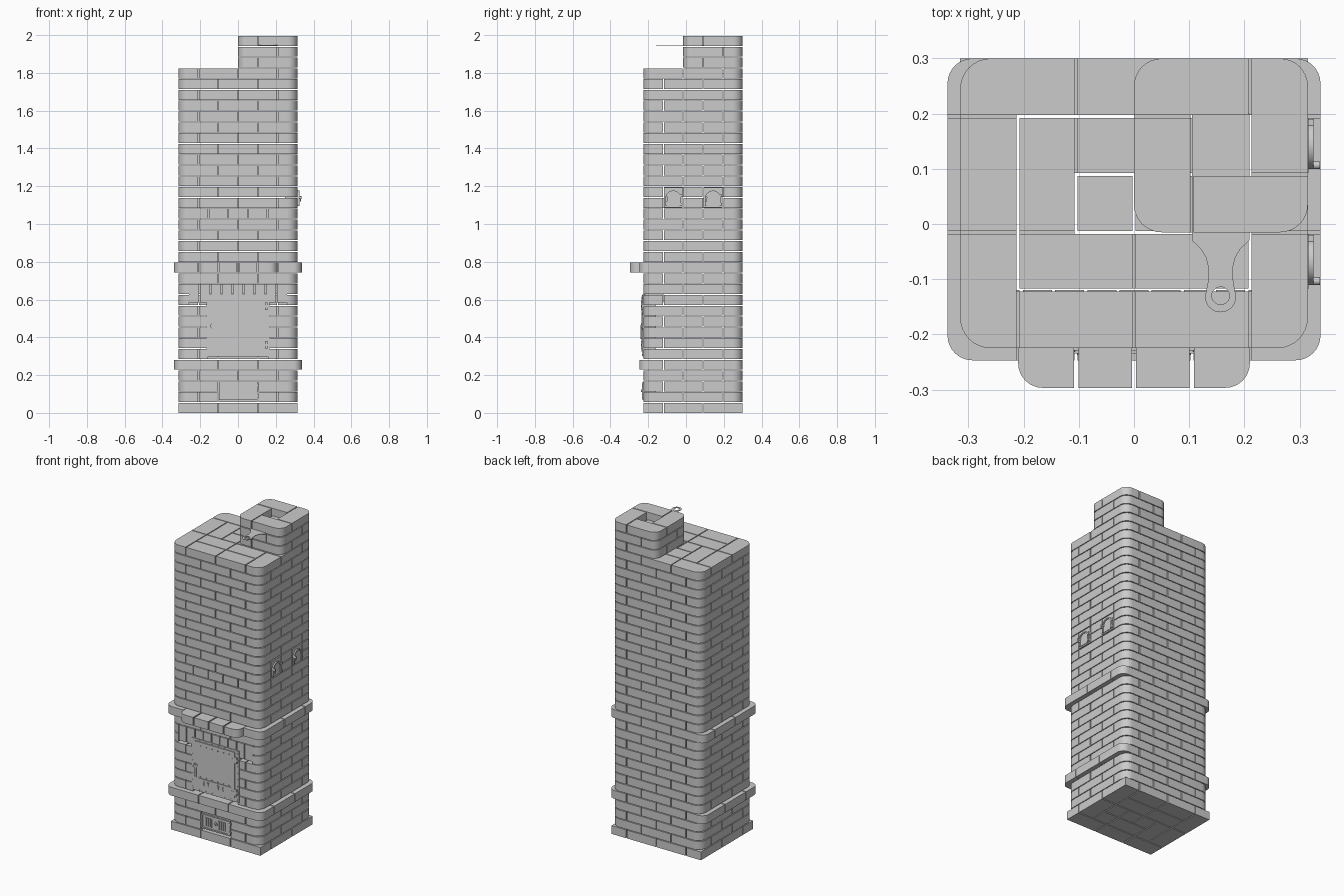
import bpy, bmesh, math

if "Cube" in bpy.data.objects:
    bpy.data.objects.remove(bpy.data.objects["Cube"])

grey = bpy.data.materials.new("light_grey")
grey.diffuse_color = (0.6, 0.6, 0.6, 1)
grey.use_nodes = True
grey.node_tree.nodes["Principled BSDF"].inputs["Base Color"].default_value = grey.diffuse_color

PITCH, H, GAP = 2 / 35, 0.0525, 0.0055
BODY = (-0.315, 0.315, -0.225, 0.30)
FRONT = BODY[2]


def prism(bm, pts, d0, d1, axis='z'):
    """Extrude a 2D outline along an axis."""
    put = {'z': lambda u, v, d: (u, v, d), 'y': lambda u, v, d: (u, d, v),
           'x': lambda u, v, d: (d, u, v)}[axis]
    a = [bm.verts.new(put(u, v, d0)) for u, v in pts]
    b = [bm.verts.new(put(u, v, d1)) for u, v in pts]
    n = len(pts)
    bm.faces.new(a)
    bm.faces.new(b[::-1])
    for i in range(n):
        bm.faces.new((a[i], b[i], b[(i + 1) % n], a[(i + 1) % n]))


def finish(bm, name):
    bmesh.ops.recalc_face_normals(bm, faces=bm.faces)
    me = bpy.data.meshes.new(name)
    bm.to_mesh(me)
    bm.free()
    me.materials.append(grey)
    ob = bpy.data.objects.new(name, me)
    bpy.context.collection.objects.link(ob)
    bpy.ops.object.select_all(action='DESELECT')
    ob.select_set(True)
    bpy.context.view_layer.objects.active = ob
    bpy.ops.object.shade_smooth_by_angle(angle=math.radians(30))


def arc(cx, cy, r, a0, a1, n=8, ry=None):
    ry = r if ry is None else ry
    ts = [math.radians(a0 + (a1 - a0) * i / n) for i in range(n + 1)]
    return [(cx + r * math.cos(t), cy + ry * math.sin(t)) for t in ts]


def rect(x0, x1, y0, y1):
    return [(x0, y0), (x1, y0), (x1, y1), (x0, y1)]


def disc(cx, cy, r, ry=None, n=16):
    return arc(cx, cy, r, 0, 360, n, ry)[:-1]


def brick(bm, r, ext, z, rad, gap=GAP):
    """One brick: joint sides are inset, outer corners of the course are rounded."""
    out = [abs(r[i] - ext[i]) < 0.001 for i in range(4)]
    x0, x1, y0, y1 = [r[i] + (0 if out[i] else gap / 2 * (1, -1)[i % 2]) for i in range(4)]
    pts = []
    for ix, iy, a in ((0, 2, 180), (1, 2, 270), (1, 3, 0), (0, 3, 90)):
        x, y = (x0, x1)[ix], (y0, y1)[iy - 2]
        if out[ix] and out[iy] and rad:
            pts += arc(x + rad * (1, -1)[ix], y + rad * (1, -1)[iy - 2], rad, a, a + 90)
        else:
            pts.append((x, y))
    prism(bm, pts, z, z + H)


def subtract(r, box):
    """Cut an opening out of a brick rectangle."""
    x0, x1, y0, y1 = r
    a, b, c, d = box
    if a >= x1 - .001 or b <= x0 + .001 or c >= y1 - .001 or d <= y0 + .001:
        return [r]
    m0, m1 = max(x0, a), min(x1, b)
    parts = [(x0, a, y0, y1), (b, x1, y0, y1), (m0, m1, y0, c), (m0, m1, d, y1)]
    return [p for p in parts if p[1] - p[0] > .02 and p[3] - p[2] > .02]


def flip(r, lo, hi):
    return (r[0], r[1], lo + hi - r[3], lo + hi - r[2])


# Bond layout of one course; alternate courses are flipped front to back
ring = [(-.21, 0, -.225, -.12), (0, .21, -.225, -.12)]
ring += [(x, x + .105, y, y + .21) for x in (-.315, .21) for y in (-.225, -.015)]
ring += [(x, x + .21, .195, .3) for x in (-.315, -.105, .105)]
infill = [(-.21, 0, -.12, -.015), (0, .21, -.12, -.015), (-.21, -.105, -.015, .195),
          (-.105, 0, -.015, .09), (-.105, .105, .09, .195), (0, .105, -.015, .09),
          (.105, .21, -.015, .09)]
flue = (.105, .21, .09, .195)

# Openings for the doors: courses and plan box
openings = [((1, 2), (-.105, .105, -.225, -.12)),
            (range(5, 10), (-.155, .155, -.225, -.12)),
            ((10, 11), (-.2625, .2625, -.225, -.12)),
            ((13,), (-.21, .21, -.225, -.12)),
            ((18,), (-.315, .315, -.225, -.12)),
            ((19, 20), (.21, .315, -.12, -.015)), ((19, 20), (.21, .315, .09, .195))]

# Plinth, body courses and projecting bands
parts = {n: bmesh.new() for n in ("plinth_bricks", "body_bricks", "band_bricks")}
for c in range(32):
    rows = ring + (infill if c in (0, 4, 13, 18, 30, 31) else [])
    if c in (0, 4, 18):
        rows = rows + [flue]
    if c % 2 == 0:
        rows = [flip(r, -.225, .3) for r in rows]
    for courses, box in openings:
        if c in courses:
            rows = [p for r in rows for p in subtract(r, box)]
    if c == 18:
        xs = (-.315, -.1575, -.0525, .0525, .1575, .2625, .315)
        rows += [(a, b, -.225, -.12) for a, b in zip(xs, xs[1:])]
    ext, rad, name = BODY, .055, "body_bricks"
    if c == 0:
        rad, name = 0, "plinth_bricks"
    if c in (4, 13):
        ext, name, rad = (-.338, .338, -.247, .3), "band_bricks", .045
        rows = [tuple(ext[i] if abs(r[i] - BODY[i]) < .001 else r[i] for i in range(4)) for r in rows]
    for r in rows:
        brick(parts[name], r, ext, c * PITCH, rad)
for name, bm in parts.items():
    finish(bm, name)

# Mantel shelf above the fire door
bm = bmesh.new()
for i in range(4):
    x = -.21 + .105 * i
    brick(bm, (x, x + .105, -.297, -.12), (-.21, .21, -.297, 9), 13 * PITCH, .045, .008)
finish(bm, "mantel_shelf")

# Upright bricks over the fire door
bm = bmesh.new()
w = .525 / 9
for i in range(9):
    x = -.2625 + w * i
    prism(bm, rect(x + .003, x + w - .003, 10 * PITCH + .012, 12 * PITCH - .004), FRONT, -.12, 'y')
finish(bm, "lintel_bricks")

# Chimney: pinwheel courses around the flue
bm = bmesh.new()
wheel = [(.105, .315, -.015, .09), (.21, .315, .09, .3), (0, .21, .195, .3), (0, .105, -.015, .195)]
for c in (32, 33, 34):
    for r in wheel:
        brick(bm, flip(r, -.015, .3) if c == 33 else r, (0, .315, -.015, .3), c * PITCH, .05)
finish(bm, "chimney_bricks")

# Damper plate with a ringed pull, made of two mirrored halves
bm = bmesh.new()
half = [(0, .2), (.052, .2), (.052, -.03)]
half += [(.036, -.045), (.027, -.06), (.022, -.08), (.023, -.105)]
half += arc(0, -.132, .028, 20, -90, 10) + arc(0, -.13, .016, -90, 90, 10)
for s in (1, -1):
    prism(bm, [(.157 + s * x, y) for x, y in half], 34 * PITCH + .001, 34 * PITCH + .004)
finish(bm, "damper_plate")

# Fire door: frame, raised border, glass panel, rivets, vents, hinges, handle
bm = bmesh.new()
prism(bm, rect(-.168, .168, .298, .628), -.16, FRONT - .004, 'y')
finish(bm, "fire_door_frame")
bm = bmesh.new()
for r in ((-.14, .14, .595, .615), (-.14, .14, .325, .385), (-.14, -.115, .385, .595), (.115, .14, .385, .595)):
    prism(bm, rect(*r), FRONT, FRONT - .01, 'y')
prism(bm, rect(-.115, .115, .385, .595), FRONT, FRONT - .006, 'y')
finish(bm, "fire_door_leaf")
bm = bmesh.new()
for i in range(8):
    t = -.154 + .044 * i
    for z in (.308, .621):
        prism(bm, disc(t, z, .003, n=8), FRONT, FRONT - .007, 'y')
    for x in (-.158, .158):
        prism(bm, disc(x, .32 + .041 * i, .003, n=8), FRONT, FRONT - .007, 'y')
for i in range(6):
    for z in (.59, .393):
        prism(bm, disc(-.1 + .04 * i, z, .003, n=8), FRONT, FRONT - .012, 'y')
finish(bm, "fire_door_rivets")
bm = bmesh.new()
for x in (-.08, -.048, .022, .054):
    prism(bm, disc(x, .358, .010, .017), FRONT, FRONT - .012, 'y')
    prism(bm, disc(x, .358, .006, .012), FRONT, FRONT - .014, 'y')
finish(bm, "fire_door_vents")
bm = bmesh.new()
for z in (.36, .565):
    prism(bm, rect(.142, .156, z - .02, z + .02), FRONT, FRONT - .012, 'y')
    prism(bm, rect(.12, .165, z - .006, z + .006), FRONT, FRONT - .011, 'y')
prism(bm, rect(-.137, -.127, .39, .465), FRONT - .009, FRONT - .016, 'y')
prism(bm, disc(-.135, .46, .013), FRONT, FRONT - .014, 'y')
finish(bm, "fire_door_fittings")

# Ash door: plate, raised rim, grille bars, knob
bm = bmesh.new()
prism(bm, rect(-.1, .103, .068, .166), -.16, FRONT - .003, 'y')
for r in ((-.095, .098, .155, .162), (-.095, .098, .072, .079), (-.095, -.088, .079, .155), (.091, .098, .079, .155)):
    prism(bm, rect(*r), FRONT, FRONT - .008, 'y')
for s in (-1, 1):
    for i in range(4):
        x = s * (.026 + .0135 * i)
        prism(bm, rect(x - .004, x + .004, .09, .145), FRONT, FRONT - .008, 'y')
prism(bm, disc(0, .117, .016), FRONT, FRONT - .008, 'y')
prism(bm, disc(0, .117, .007), FRONT, FRONT - .013, 'y')
for z in (.09, .145):
    prism(bm, rect(.1, .11, z - .008, z + .008), FRONT, FRONT - .008, 'y')
finish(bm, "ash_door")

# Two arched cleaning doors on the right side
for n, yc in enumerate((-.0675, .1425)):
    bm = bmesh.new()
    prism(bm, rect(yc - .05, yc + .05, 1.088, 1.194), .25, .316, 'x')
    arch = [(yc + .042, 1.096)] + arc(yc, 1.135, .042, 0, 180, 14) + [(yc - .042, 1.096)]
    inner = [(yc - .034, 1.096)] + arc(yc, 1.135, .034, 180, 0, 14) + [(yc + .034, 1.096)]
    prism(bm, arch + inner, .314, .325, 'x')
    prism(bm, arch, .312, .319, 'x')
    prism(bm, disc(yc - .036, 1.14, .007), .315, .337, 'x')
    prism(bm, rect(yc - .041, yc - .031, 1.12, 1.14), .328, .334, 'x')
    for z in (1.105, 1.15):
        prism(bm, rect(yc + .036, yc + .048, z - .007, z + .007), .314, .326, 'x')
    finish(bm, "cleaning_door_%d" % (n + 1))
